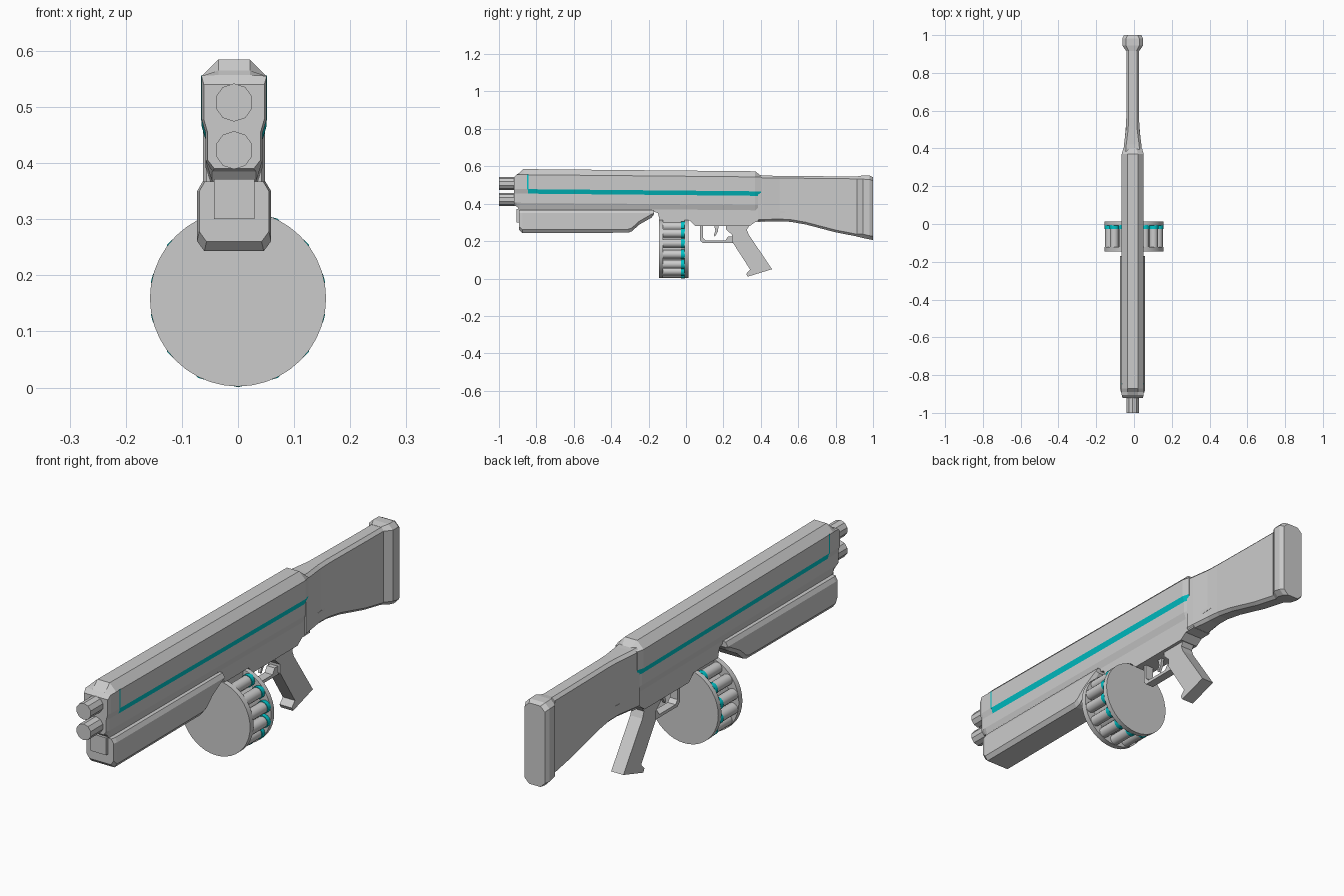
import bpy, bmesh, math
from mathutils import Matrix, Vector

if "Cube" in bpy.data.objects:
    bpy.data.objects.remove(bpy.data.objects["Cube"])

CX = -0.007  # body centre line

cyan = bpy.data.materials.new("cyan")
cyan.diffuse_color = (0.0, 0.55, 0.58, 1)
cyan.use_nodes = True
cyan.node_tree.nodes["Principled BSDF"].inputs["Base Color"].default_value = cyan.diffuse_color


def finish(name, bm, mat=None, smooth=False):
    bmesh.ops.recalc_face_normals(bm, faces=bm.faces)
    me = bpy.data.meshes.new(name)
    bm.to_mesh(me)
    bm.free()
    ob = bpy.data.objects.new(name, me)
    bpy.context.collection.objects.link(ob)
    if mat:
        me.materials.append(mat)
    if smooth:
        bpy.context.view_layer.objects.active = ob
        ob.select_set(True)
        bpy.ops.object.shade_smooth_by_angle(angle=math.radians(35))
        ob.select_set(False)
    return ob


def loft(name, sections, is_cyan=None):
    """sections: (y, half profile [(half width, z), ...] from top to bottom)"""
    bm = bmesh.new()
    rings = []
    for y, prof in sections:
        pts = [(CX + w, z) for w, z in prof] + [(CX - w, z) for w, z in reversed(prof)]
        rings.append([bm.verts.new((x, y, z)) for x, z in pts])
    n = len(rings[0])
    for s in range(len(rings) - 1):
        for i in range(n):
            j = (i + 1) % n
            f = bm.faces.new((rings[s][i], rings[s][j], rings[s + 1][j], rings[s + 1][i]))
            if is_cyan and is_cyan(s, i):
                f.material_index = 1
    bm.faces.new(rings[0])
    bm.faces.new(rings[-1])
    ob = finish(name, bm)
    if is_cyan:
        ob.data.materials.append(None)
        ob.data.materials.append(cyan)
    return ob


def plate(name, pts, half, cx=CX, mat=None):
    """side profile (y, z) extruded across x"""
    bm = bmesh.new()
    f = bm.faces.new([bm.verts.new((cx - half, y, z)) for y, z in pts])
    r = bmesh.ops.extrude_face_region(bm, geom=[f])
    bmesh.ops.translate(bm, vec=(2 * half, 0, 0),
                        verts=[v for v in r["geom"] if isinstance(v, bmesh.types.BMVert)])
    return finish(name, bm, mat)


def box(y0, y1, z0, z1):
    return [(y0, z0), (y1, z0), (y1, z1), (y0, z1)]


def rod(name, x, z, r, y0, y1, sides, mat=None, smooth=False):
    bm = bmesh.new()
    m = Matrix.Translation((x, (y0 + y1) / 2, z)) @ Matrix.Rotation(math.pi / 2, 4, 'X')
    bmesh.ops.create_cone(bm, cap_ends=True, segments=sides, radius1=r, radius2=r,
                          depth=y1 - y0, matrix=m)
    return finish(name, bm, mat, smooth)


# main body: faceted housing with a coloured chamfer on both sides
BODY = [(.028, .585), (.058, .555), (.058, .478), (.051, .454), (.051, .405), (.039, .367)]


def body_ring(y, top=1.0, inset=0.0, low=0.0):
    d = -0.012 * (y + .87) / 1.27
    return y, [(w - inset, max(min(z + d, top), low)) for w, z in BODY]


loft("main_body",
     [body_ring(-.92, .54, .004, .39), body_ring(-.905, .557, 0, .385), body_ring(-.89, .565),
      body_ring(-.87), body_ring(-.845), body_ring(.37), body_ring(.40, .55, .008)],
     lambda s, i: s >= 4 and i in (2, 8))
for side in (-1, 1):
    plate("front_stripe", box(-.849, -.843, .476, .556), .001, CX + side * .058, cyan)

# twin barrels
for i, z in enumerate((.508, .423)):
    rod(f"barrel_{i + 1}", CX, z, .034, -1.0, -.85, 10)


# handguard with a bevelled ledge and swept rear
def guard_ring(y, b, inset=0.0):
    return y, [(.056 - inset, .367), (.066 - inset, .350), (.066 - inset, min(b + .018, .349)),
               (.053 - inset, b)]


loft("handguard", [guard_ring(-.893, .26, .004), guard_ring(-.875, .243), guard_ring(-.31, .245),
                   guard_ring(-.29, .252), guard_ring(-.25, .288), guard_ring(-.185, .325),
                   guard_ring(-.17, .345)])
plate("handguard_front_tab", box(-.905, -.88, .30, .372), .036)

# lower receiver
plate("lower_receiver", [(-.19, .40), (-.18, .36), (-.15, .35), (-.14, .31), (.02, .31),
                         (.05, .28), (.34, .28), (.37, .302), (.42, .303), (.42, .40)], .042)


# stock and butt pad share a chamfered rectangular section
def stock_ring(y, w, top, bot, c):
    return y, [(w - c, top), (w, top - c), (w, bot + c), (w - c, bot)]


loft("stock", [stock_ring(y, w, t, b, .012) for y, w, t, b in (
    (.385, .049, .552, .302), (.42, .046, .55, .304), (.50, .036, .549, .306),
    (.56, .034, .549, .303), (.64, .034, .548, .289), (.72, .034, .547, .268),
    (.80, .034, .546, .247), (.93, .034, .545, .222))])
loft("butt_pad", [stock_ring(.915, .034, .546, .224, .014), stock_ring(.945, .055, .551, .217, .02),
                  stock_ring(.982, .055, .550, .209, .02), stock_ring(1.0, .046, .541, .206, .02)])
loft("stock_wedge", [(.40, [(.046, .362), (.046, .335)]), (.53, [(.035, .362), (.035, .352)])])

# pistol grip, trigger guard and trigger
plate("grip", [(.215, .29), (.34, .285), (.325, .262), (.335, .235), (.46, .05), (.33, .01),
               (.322, .025), (.343, .048), (.245, .20), (.245, .235), (.215, .262)], .028)
plate("trigger_guard", [(.075, .29), (.075, .205), (.09, .19), (.26, .19), (.25, .225), (.225, .225),
                        (.21, .203), (.105, .203), (.09, .218), (.09, .29)], .018)
plate("trigger", [(.15, .285), (.175, .285), (.17, .25), (.155, .225), (.148, .23), (.157, .255)], .006)

# drum magazine: two plates, core and a ring of shells
DZ, DR = .159, .157
rod("drum_front_plate", 0, DZ, DR, -.145, -.122, 40, smooth=True)
rod("drum_rear_plate", 0, DZ, DR, -.008, .013, 40, smooth=True)
rod("drum_core", 0, DZ, .118, -.125, -.005, 32, smooth=True)
SHELLS = 14
for i in range(SHELLS):
    a = 2 * math.pi * (i + .5) / SHELLS
    x, z = .133 * math.cos(a), DZ + .133 * math.sin(a)
    rod(f"shell_{i + 1}", x, z, .023, -.124, -.024, 12, smooth=True)
    rod(f"shell_rim_{i + 1}", x, z, .0255, -.026, -.006, 12, cyan, smooth=True)
plate("drum_neck", box(-.13, 0, .27, .36), .036)
